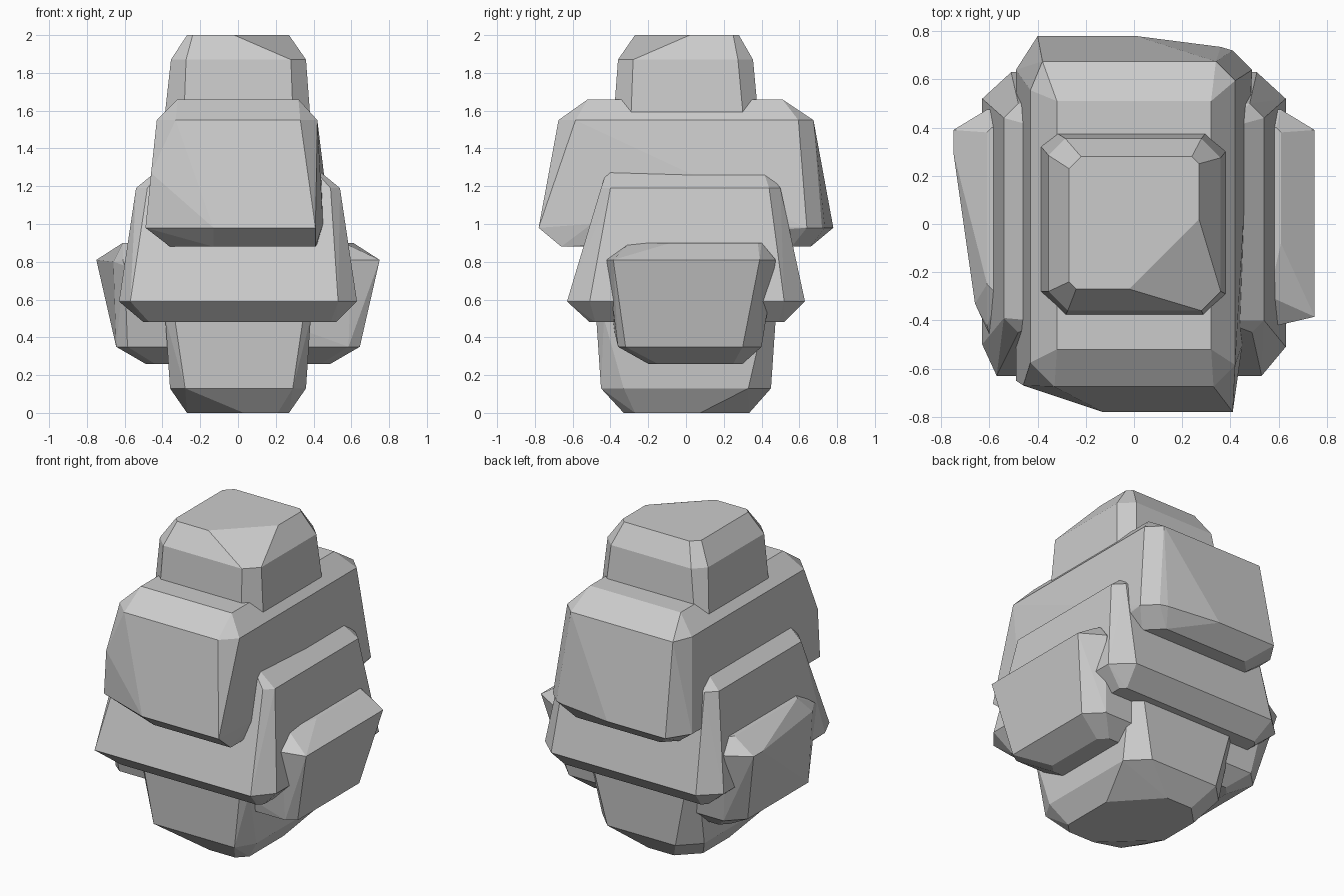
import bpy, bmesh, math


def ring(z, x0, x1, y0, y1, cuts):
    """Rectangle at height z with cut corners: front-left, front-right, back-right, back-left."""
    if not isinstance(cuts, list):
        cuts = [cuts] * 4
    corners = [(x0, y0, 1, 1), (x1, y0, -1, 1), (x1, y1, -1, -1), (x0, y1, 1, -1)]
    pts = []
    for (x, y, sx, sy), c in zip(corners, cuts):
        dx, dy = c if isinstance(c, tuple) else (c, c)
        pts += [(x + sx * dx, y, z), (x, y + sy * dy, z)]
    return pts


def block(name, rings, extra=()):
    """Faceted stone block: convex skin around stacked rings."""
    bm = bmesh.new()
    for p in [p for r in rings for p in ring(*r)] + list(extra):
        bm.verts.new(p)
    bmesh.ops.remove_doubles(bm, verts=bm.verts, dist=0.001)
    bmesh.ops.convex_hull(bm, input=bm.verts)
    bmesh.ops.delete(bm, geom=[v for v in bm.verts if not v.link_faces], context='VERTS')
    bmesh.ops.dissolve_limit(bm, angle_limit=math.radians(1), verts=bm.verts, edges=bm.edges)
    bmesh.ops.recalc_face_normals(bm, faces=bm.faces)
    mesh = bpy.data.meshes.new(name)
    bm.to_mesh(mesh)
    bm.free()
    obj = bpy.data.objects.new(name, mesh)
    bpy.context.collection.objects.link(obj)
    return obj


# top stone, with its front right shoulder cut away
block("top_stone", [
    (1.40, -0.40, 0.39, -0.38, 0.38, [0.10, 0.09, 0.08, 0.06]),
    (1.60, -0.385, 0.38, -0.38, 0.38, [0.10, 0.09, 0.08, 0.06]),
    (1.87, -0.355, 0.36, -0.36, 0.355, [0.08, 0.08, 0.08, 0.07]),
    (2.00, -0.27, 0.27, -0.27, 0.28, [0.03, 0.29, 0.03, 0.05]),
])

# upper stone, long from front to back
block("upper_stone", [
    (0.88, -0.36, 0.41, -0.66, 0.66, [(0.23, 0.10), 0.0, 0.10, 0.08]),
    (0.98, -0.49, 0.41, -0.78, 0.78, [(0.36, 0.13), 0.0, (0.40, 0.06), (0.09, 0.14)]),
    (1.55, -0.43, 0.42, -0.675, 0.675, [0.10, 0.09, 0.08, (0.05, 0.12)]),
    (1.66, -0.32, 0.32, -0.52, 0.51, 0.0),
], extra=[(0.49, 0.64, 0.98), (0.36, 0.735, 0.98), (0.45, -0.5, 1.0),
          (0.45, 0.45, 1.27), (-0.46, -0.67, 1.27)])

# middle stone, square and tapering upward
block("middle_stone", [
    (0.48, -0.50, 0.52, -0.51, 0.52, 0.03),
    (0.59, -0.63, 0.63, -0.63, 0.63, [(0.06, 0.13), (0.10, 0.12), (0.12, 0.11), (0.12, 0.11)]),
    (1.19, -0.54, 0.54, -0.45, 0.50, [0.06, 0.05, 0.06, 0.06]),
    (1.28, -0.43, 0.43, -0.42, 0.43, 0.02),
])

# lower stone, wide across; its left side is skewed
block("lower_stone", [
    (0.26, -0.49, 0.49, -0.20, 0.30, 0.05),
    (0.35, -0.645, 0.645, -0.36, 0.40, [(0.06, 0.05), (0.06, 0.04), (0.10, 0.10), (0.10, 0.10)]),
    (0.81, -0.75, 0.75, -0.42, 0.475, [(0.14, 0.72), (0.15, 0.035), (0.14, 0.085), (0.14, 0.085)]),
    (0.90, -0.61, 0.61, -0.30, 0.40, [0.05, (0.05, 0.22), 0.02, 0.02]),
], extra=[(-0.66, -0.33, 0.80), (-0.60, -0.46, 0.78)])

# base stone that carries the stack
block("base_stone", [
    (0.00, -0.27, 0.27, -0.33, 0.335, [(0.30, 0.28), 0.06, (0.24, 0.26), 0.12]),
    (0.13, -0.36, 0.36, -0.45, 0.45, [(0.08, 0.12), (0.07, 0.12), (0.12, 0.12), (0.12, 0.12)]),
    (0.50, -0.385, 0.385, -0.475, 0.475, [0.05, 0.04, 0.06, 0.06]),
    (0.80, -0.36, 0.36, -0.45, 0.45, 0.06),
])
